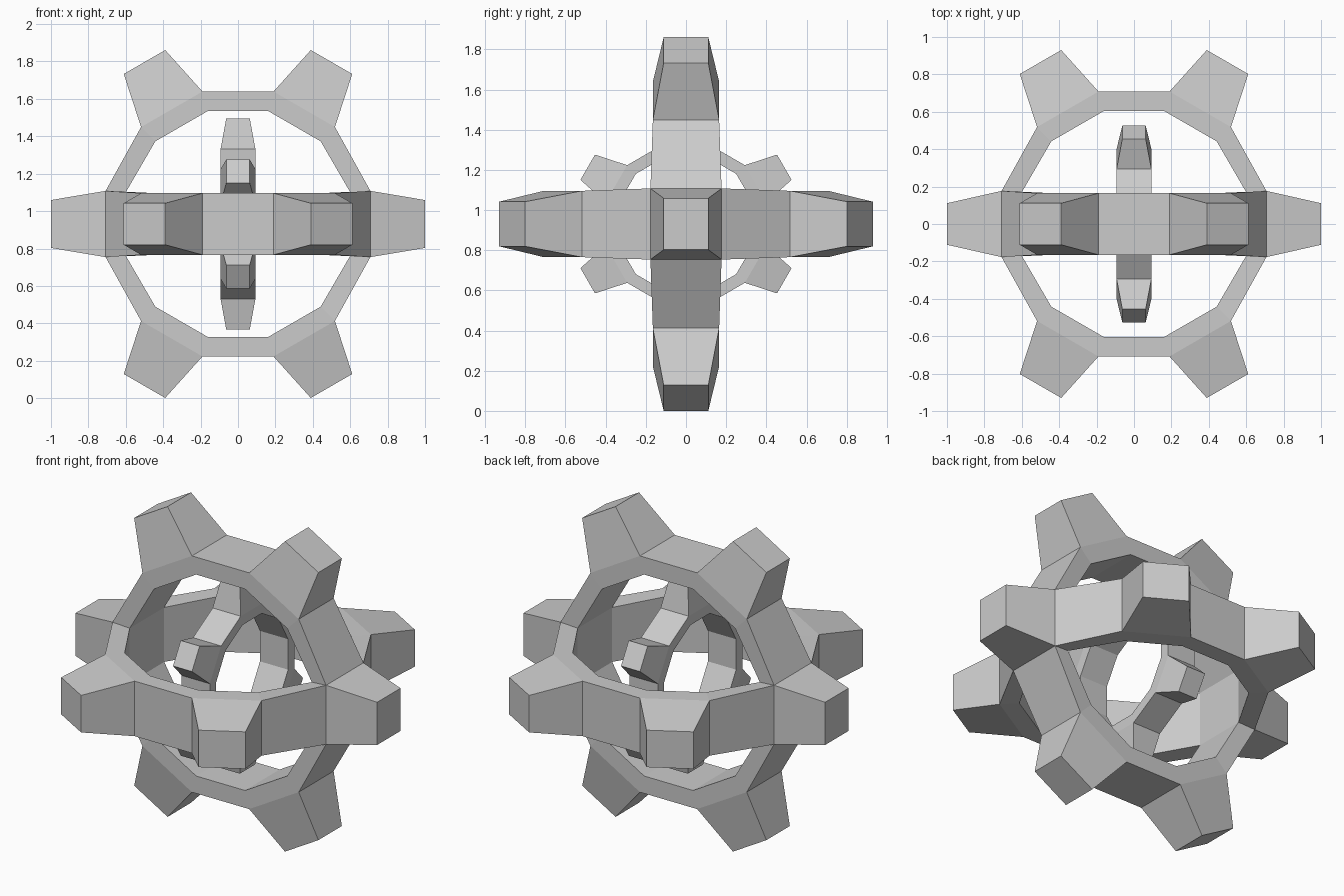
import bpy, bmesh
from math import pi, cos, sin, copysign
from mathutils import Matrix, Vector

if "Cube" in bpy.data.objects:
    bpy.data.objects.remove(bpy.data.objects["Cube"])

CENTRE = Vector((0, 0, 0.931))
R_OUT, R_IN, HALF = 0.733, 0.625, 0.165        # ring section
TIP_R, TIP_W, TIP_H = 1.0, 0.128, 0.111        # tooth tip


def add_ring(bm, mat, open_sides=(), skip=()):
    """Twelve-sided ring in the local XY plane with a tapered tooth on every other side."""
    def vert(x, y, z):
        return bm.verts.new(mat @ Vector((x, y, z)))

    loops = []
    for k in range(12):
        a = (k - 0.5) * pi / 6
        loops.append([vert(r * cos(a), r * sin(a), z) for r, z in
                      ((R_OUT, -HALF), (R_OUT, HALF), (R_IN, HALF), (R_IN, -HALF))])
    for k in range(12):
        if k in skip:
            continue
        p, q = loops[k], loops[(k + 1) % 12]
        bm.faces.new((p[2], q[2], q[3], p[3]))              # inner wall
        if k not in open_sides:
            bm.faces.new((p[1], q[1], q[2], p[2]))          # flat sides
            bm.faces.new((p[3], q[3], q[0], p[0]))
        base = (p[0], q[0], q[1], p[1])
        if k % 2:
            bm.faces.new(base)                              # plain outer wall
        else:                                               # tooth
            d = Vector((cos(k * pi / 6), sin(k * pi / 6), 0))
            t = Vector((-d.y, d.x, 0))
            tip = [vert(*(d * TIP_R + t * s * TIP_W + Vector((0, 0, h * TIP_H))))
                   for s, h in ((-1, -1), (1, -1), (1, 1), (-1, 1))]
            for i in range(4):
                j = (i + 1) % 4
                bm.faces.new((base[i], base[j], tip[j], tip[i]))
            bm.faces.new(tip)


def finish(bm, name):
    bmesh.ops.remove_doubles(bm, verts=bm.verts[:], dist=0.002)
    bmesh.ops.recalc_face_normals(bm, faces=bm.faces[:])
    me = bpy.data.meshes.new(name)
    bm.to_mesh(me)
    bm.free()
    ob = bpy.data.objects.new(name, me)
    ob.location = CENTRE
    bpy.context.collection.objects.link(ob)


# Outer frame: upright and level toothed rings joined at the two side teeth
bm = bmesh.new()
add_ring(bm, Matrix.Rotation(pi / 2, 4, 'X'), open_sides=(0, 6))
add_ring(bm, Matrix.Identity(4), skip=(0, 6))
for v in bm.verts:
    if max(abs(v.co.y), abs(v.co.z)) < 0.2 and abs(v.co.x) < 0.9 and abs(v.co.x) > 0.58:
        h = 0.177 if abs(v.co.x) > 0.65 else 0.1635
        v.co.y, v.co.z = copysign(h, v.co.y), copysign(h, v.co.z)
finish(bm, "outer_rings")

# Inner ring: smaller copy in the YZ plane, teeth pointing up and down
bm = bmesh.new()
add_ring(bm, Matrix.Rotation(pi / 2, 4, 'Y') @ Matrix.Scale(0.565, 4))
finish(bm, "inner_ring")
